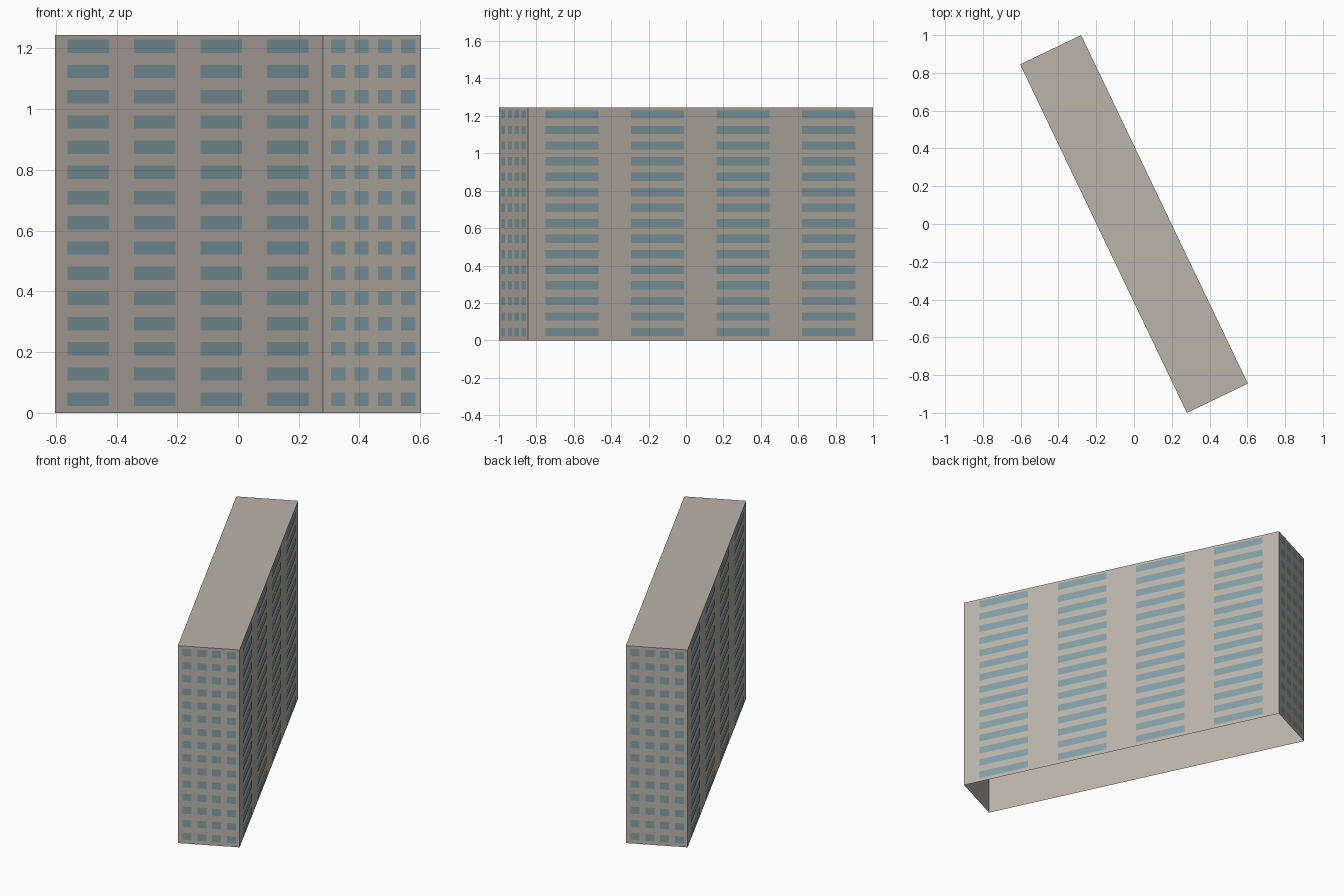
import bpy, bmesh
from mathutils import Vector

if "Cube" in bpy.data.objects:
    bpy.data.objects.remove(bpy.data.objects["Cube"])

H = 1.245          # building height
ROWS, COLS = 15, 4
GAP = 0.002        # how far the panes sit in front of the wall

def material(name, rgb):
    m = bpy.data.materials.new(name)
    m.diffuse_color = (*rgb, 1)
    m.use_nodes = True
    m.node_tree.nodes["Principled BSDF"].inputs["Base Color"].default_value = m.diffuse_color
    return m

concrete = material("warm grey concrete", (0.491, 0.462, 0.402))
glass = material("blue grey glass", (0.227, 0.342, 0.381))

def make_object(name, quads, mat):
    bm = bmesh.new()
    for q in quads:
        bm.faces.new([bm.verts.new(p) for p in q])
    bmesh.ops.remove_doubles(bm, verts=bm.verts, dist=1e-5)
    me = bpy.data.meshes.new(name)
    bm.to_mesh(me)
    bm.free()
    me.materials.append(mat)
    ob = bpy.data.objects.new(name, me)
    bpy.context.collection.objects.link(ob)
    return ob

def upright(a, b, z0, z1):
    """Vertical quad from a to b, facing right of the a-b direction."""
    return [(a.x, a.y, z0), (b.x, b.y, z0), (b.x, b.y, z1), (a.x, a.y, z1)]

# Footprint, counter-clockwise from the front corner
corners = [Vector(c) for c in ((0.28, -1), (0.603, -0.845), (-0.28, 1), (-0.603, 0.845))]
sides = [(corners[i], corners[(i + 1) % 4]) for i in range(4)]

# Slab shell: four walls and a roof, open underneath
walls = [upright(a, b, 0, H) for a, b in sides]
roof = [(c.x, c.y, H) for c in corners]
make_object("building_shell", walls + [roof], concrete)

# Window panes: 4 columns by 15 floors on every side
names = ("front_end", "right_side", "back_end", "left_side")
floor = H / ROWS
for i, (name, (a, b)) in enumerate(zip(names, sides)):
    d = b - a
    out = Vector((d.y, -d.x)).normalized() * GAP
    start, pitch, width = (0.08, 0.238, 0.145) if i % 2 == 0 else (0.05, 0.248, 0.154)
    panes = []
    for c in range(COLS):
        p = a + d * (start + c * pitch) + out
        q = p + d * width
        for r in range(ROWS):
            z = 0.023 + r * floor
            panes.append(upright(p, q, z, z + 0.044))
    make_object(name + "_windows", panes, glass)
